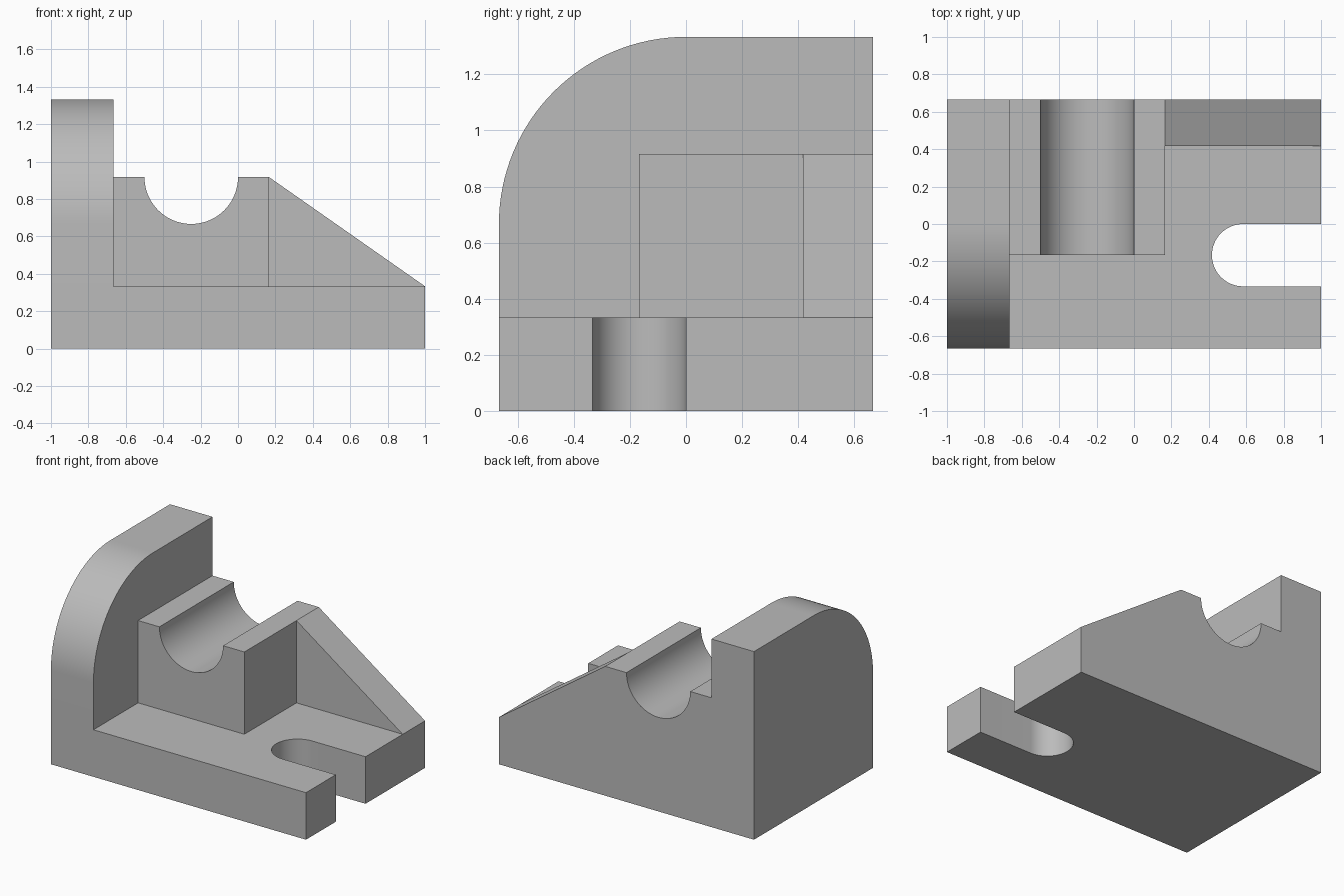
import bpy
import bmesh
from math import cos, sin, radians
from mathutils import Vector

cube = bpy.data.objects.get("Cube")
if cube:
    bpy.data.objects.remove(cube, do_unlink=True)

# Drawing unit and main dimensions
U = 1 / 12
HALF_X, HALF_Y = 12 * U, 8 * U
BASE_TOP = 4 * U
BLOCK_TOP = 11 * U
WALL_TOP = 16 * U
WALL_X = -8 * U
BLOCK_X = 2 * U

grey = bpy.data.materials.new("plain grey")
grey.use_nodes = True
grey.diffuse_color = (0.5, 0.5, 0.5, 1)
grey.node_tree.nodes["Principled BSDF"].inputs["Base Color"].default_value = (0.5, 0.5, 0.5, 1)


def arc(cx, cy, r, start, end, steps=32):
    """Points along a circular arc, angles in degrees."""
    angles = [radians(start + (end - start) * i / steps) for i in range(steps + 1)]
    return [(cx + r * cos(a), cy + r * sin(a)) for a in angles]


def prism(name, profile, axis, low, high):
    """Extrude a flat profile along the given axis from low to high."""
    place = {
        "x": lambda p: (low, p[0], p[1]),
        "y": lambda p: (p[0], low, p[1]),
        "z": lambda p: (p[0], p[1], low),
    }[axis]
    travel = Vector([(high - low) * (axis == a) for a in "xyz"])
    bm = bmesh.new()
    cap = bm.faces.new([bm.verts.new(place(p)) for p in profile])
    out = bmesh.ops.extrude_face_region(bm, geom=[cap], use_keep_orig=True)
    moved = [v for v in out["geom"] if isinstance(v, bmesh.types.BMVert)]
    bmesh.ops.translate(bm, verts=moved, vec=travel)
    bmesh.ops.recalc_face_normals(bm, faces=bm.faces)
    for face in bm.faces:
        face.smooth = True
    mesh = bpy.data.meshes.new(name)
    bm.to_mesh(mesh)
    bm.free()
    mesh.set_sharp_from_angle(angle=radians(30))
    mesh.materials.append(grey)
    obj = bpy.data.objects.new(name, mesh)
    bpy.context.collection.objects.link(obj)
    return obj


# Base plate with an open, round-ended slot on the left edge
slot_end = arc(7 * U, -2 * U, 2 * U, 270, 90)
prism("base_plate",
      [(-HALF_X, -HALF_Y), (HALF_X, -HALF_Y), (HALF_X, -4 * U)] + slot_end
      + [(HALF_X, 0), (HALF_X, HALF_Y), (-HALF_X, HALF_Y)],
      "z", 0, BASE_TOP)

# Upright side wall with a large rounded front corner
prism("side_wall",
      [(-HALF_Y, BASE_TOP), (HALF_Y, BASE_TOP), (HALF_Y, WALL_TOP)]
      + arc(0, HALF_Y, HALF_Y, 90, 180),
      "x", -HALF_X, WALL_X)

# Bearing block with a half-round groove
prism("bearing_block",
      [(WALL_X, BASE_TOP), (BLOCK_X, BASE_TOP), (BLOCK_X, BLOCK_TOP)]
      + arc(-3 * U, BLOCK_TOP, 3 * U, 0, -180)
      + [(WALL_X, BLOCK_TOP)],
      "y", -2 * U, HALF_Y)

# Sloping support rib along the back
prism("support_rib",
      [(BLOCK_X, BASE_TOP), (HALF_X, BASE_TOP), (BLOCK_X, BLOCK_TOP)],
      "y", 5 * U, HALF_Y)
